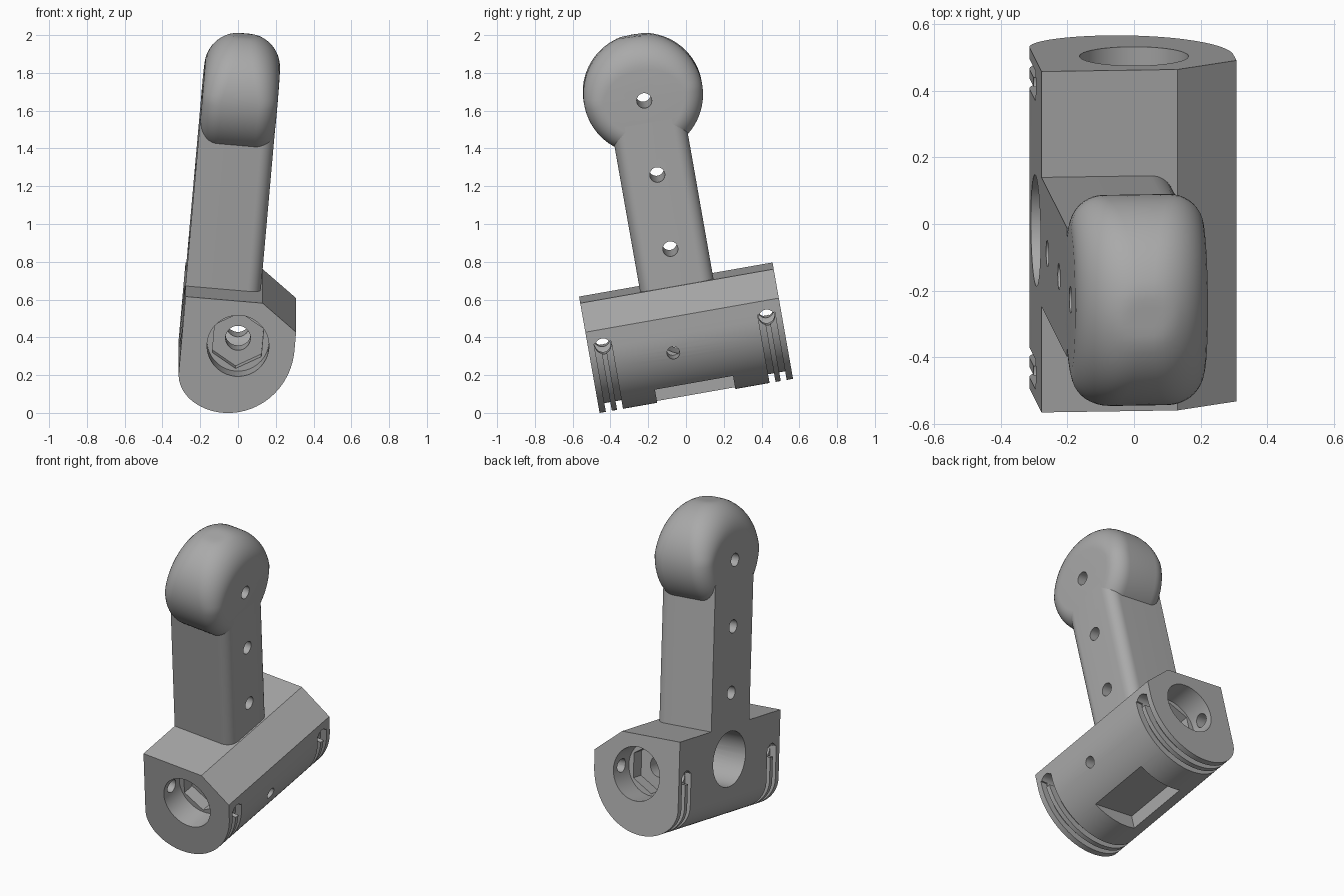
import bpy, bmesh, math
from mathutils import Matrix, Vector

cube = bpy.data.objects.get("Cube")
if cube:
    bpy.data.objects.remove(cube)

grey = bpy.data.materials.new("plain_grey")
grey.use_nodes = True
COLOUR = (0.4, 0.4, 0.4, 1)
grey.diffuse_color = COLOUR
grey.node_tree.nodes["Principled BSDF"].inputs["Base Color"].default_value = COLOUR

# The whole model leans back and to one side
TILT = (Matrix.Translation((0, -0.008, 0.445))
        @ Matrix.Rotation(math.radians(10), 4, 'X')
        @ Matrix.Rotation(math.radians(5), 4, 'Y'))


def make(name, bm):
    bmesh.ops.recalc_face_normals(bm, faces=bm.faces)
    mesh = bpy.data.meshes.new(name)
    bm.to_mesh(mesh)
    bm.free()
    mesh.materials.append(grey)
    ob = bpy.data.objects.new(name, mesh)
    bpy.context.collection.objects.link(ob)
    return ob


def prism(name, outline, low, high, axis='Y'):
    """Extrude an outline along y (points x, z), z (points x, y) or x (points y, z)."""
    place = {'Y': lambda a, b, t: (a, t, b),
             'Z': lambda a, b, t: (a, b, t),
             'X': lambda a, b, t: (t, a, b)}[axis]
    bm = bmesh.new()
    rings = [[bm.verts.new(place(a, b, t)) for a, b in outline] for t in (low, high)]
    bridge(bm, *rings)
    for ring in rings:
        bm.faces.new(ring)
    return make(name, bm)


def bridge(bm, one, two):
    n = len(one)
    for i in range(n):
        j = (i + 1) % n
        bm.faces.new((one[i], one[j], two[j], two[i]))


def arc(cx, cy, rx, ry, start, end, steps):
    angles = [math.radians(start + (end - start) * i / steps) for i in range(steps + 1)]
    return [(cx + rx * math.cos(a), cy + ry * math.sin(a)) for a in angles]


def circle(cx, cy, r, sides=40, start=0):
    return arc(cx, cy, r, r, start, start + 360, sides)[:-1]


def cut(ob, cutters):
    for c in cutters:
        c.hide_render = True
        mod = ob.modifiers.new("cut", 'BOOLEAN')
        mod.operation, mod.solver, mod.object = 'DIFFERENCE', 'EXACT', c
    graph = bpy.context.evaluated_depsgraph_get()
    mesh = bpy.data.meshes.new_from_object(ob.evaluated_get(graph))
    ob.modifiers.clear()
    ob.data = mesh
    for c in cutters:
        bpy.data.objects.remove(c)


# Base block: flat top, one chamfer, rounded belly
HALF = 0.52
belly = arc(-0.05, 0, 0.35, 0.365, 0, -90, 24) + arc(-0.05, -0.17, 0.25, 0.195, -90, -180, 20)[1:]
base = prism("base_block", [(-0.3, 0.24), (0.11, 0.24), (0.3, 0.1)] + belly, -HALF, HALF)

cutters = []
for s in (-1, 1):
    def end_cut(name, outline, near, far):
        cutters.append(prism(name, outline, *sorted((s * near, s * far))))
    # End bore, then a hexagonal pocket
    end_cut("bore_cutter", circle(0, 0, 0.164), 0.36, 0.6)
    end_cut("hex_cutter", circle(0, 0, 0.15, 6, 90), 0.28, 0.37)
    # Paired grooves round the belly
    band = [(0.3, 0.03)] + belly + [(-0.3, 0.03)]
    inner = [(x * 0.86, max(z * 0.87, -0.4)) for x, z in band]
    outer = [(x * 1.2, z * 1.2) for x, z in band]
    for y in (0.41, 0.47):
        end_cut("groove_cutter", outer + inner[::-1], y - 0.016, y + 0.016)
    # Strap hole straight across
    cutters.append(prism("strap_cutter", circle(s * 0.44, 0.01, 0.042, 24), -0.5, 0.5, 'X'))

# Centre passage, side bore, pin hole and belly window
cutters.append(prism("passage_cutter", circle(0, 0, 0.066, 32), -0.3, 0.3))
cutters.append(prism("side_bore_cutter", circle(0, 0.04, 0.168), -0.5, 0.12, 'X'))
cutters.append(prism("pin_cutter", circle(-0.08, -0.09, 0.034, 24), 0.05, 0.5, 'X'))
cutters.append(prism("window_cutter", [(-0.1, -0.5), (0.25, -0.5), (0.25, -0.275), (-0.1, -0.275)],
                     -0.21, 0.21))
cut(base, cutters)

# Stem: flush on one side, rounded edges on the other
W = 0.197
FILLET = 0.07
section = ([(-0.3, -W)] + arc(0.1 - FILLET, -W + FILLET, FILLET, FILLET, -90, 0, 10)
           + arc(0.1 - FILLET, W - FILLET, FILLET, FILLET, 0, 90, 10) + [(-0.3, W)])
stem = prism("stem", section, 0.22, 1.12, 'Z')
cut(stem, [prism("hole_cutter", circle(0, z, 0.04, 32), -0.5, 0.5, 'X') for z in (0.44, 0.84)])

# Head: thick disc with soft rims, softest at the crown
bm = bmesh.new()
CENTRE, RADIUS, STEPS, SIDES = 1.265, 0.317, 10, 72
rings = []
for side in (-1, 1):
    order = range(STEPS + 1) if side < 0 else range(STEPS, -1, -1)
    for k in order:
        a = math.pi / 2 * k / STEPS
        ring = []
        for i in range(SIDES):
            t = 2 * math.pi * i / SIDES
            soft = 0.1 + 0.08 * max(0, math.cos(t))
            r = RADIUS - soft * (1 - math.sin(a))
            x = -0.1 + side * (0.2 - soft * (1 - math.cos(a)))
            ring.append(bm.verts.new((x, r * math.sin(t), CENTRE + min(r * math.cos(t), 0.309))))
        rings.append(ring)
for one, two in zip(rings, rings[1:]):
    bridge(bm, one, two)
bm.faces.new(rings[0])
bm.faces.new(rings[-1])
head = make("head", bm)
cut(head, [prism("hole_cutter", circle(0, 1.24, 0.04, 32), -0.5, 0.5, 'X')])

# Lean the parts and smooth the curved faces
bpy.ops.object.select_all(action='DESELECT')
for ob in (base, stem, head):
    ob.data.transform(TILT)
    ob.select_set(True)
bpy.context.view_layer.objects.active = base
bpy.ops.object.shade_smooth_by_angle(angle=math.radians(30))
